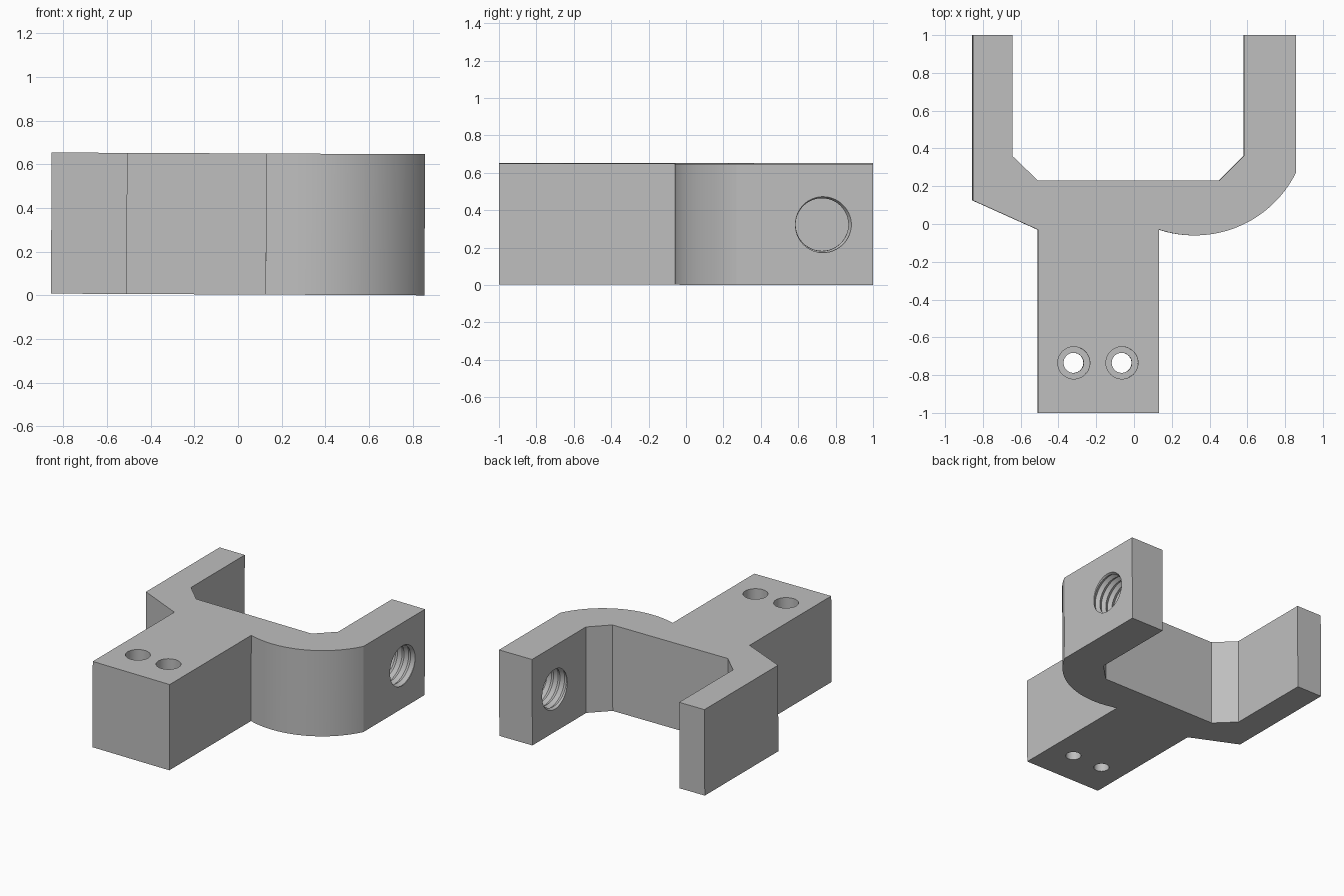
import bpy, bmesh, math
from mathutils import Matrix

if "Cube" in bpy.data.objects:
    bpy.data.objects.remove(bpy.data.objects["Cube"])

H = 0.646          # body height
TAU = math.tau

grey = bpy.data.materials.new("plain grey")
grey.diffuse_color = (0.52, 0.52, 0.52, 1)
grey.use_nodes = True
grey.node_tree.nodes["Principled BSDF"].inputs["Base Color"].default_value = grey.diffuse_color


def make_object(name, bm):
    bmesh.ops.recalc_face_normals(bm, faces=bm.faces)
    mesh = bpy.data.meshes.new(name)
    bm.to_mesh(mesh)
    bm.free()
    mesh.materials.append(grey)
    ob = bpy.data.objects.new(name, mesh)
    bpy.context.collection.objects.link(ob)
    return ob


def cylinder_cutter(name, x, y, radius, z0, z1):
    bm = bmesh.new()
    bmesh.ops.create_cone(bm, cap_ends=True, segments=48, radius1=radius, radius2=radius,
                          depth=z1 - z0, matrix=Matrix.Translation((x, y, (z0 + z1) / 2)))
    return make_object(name, bm)


def thread_cutter(name, x_face, y, z, r_root, r_crest, pitch, n=48):
    # Helical V thread along x: sheared rings that join up after one turn
    bm = bmesh.new()
    last = 24
    rows = []
    for j in range(last + 1):
        r = r_root if j % 2 == 0 else r_crest
        rows.append([bm.verts.new((x_face + pitch * (j / 2 - 8 + i / n),
                                   y + r * math.cos(TAU * i / n),
                                   z + r * math.sin(TAU * i / n))) for i in range(n)])
    for j in range(last):
        for i in range(n - 1):
            bm.faces.new((rows[j][i], rows[j][i + 1], rows[j + 1][i + 1], rows[j + 1][i]))
        if j + 3 <= last:
            bm.faces.new((rows[j][-1], rows[j + 2][0], rows[j + 3][0], rows[j + 1][-1]))
    # Cone caps close both ends outside the arm
    rim = [e for e in bm.edges if e.is_boundary]
    caps = [bm.verts.new((x_face + s, y, z)) for s in (-8.5 * pitch, 5.5 * pitch)]
    for e in rim:
        side = caps[0] if e.verts[0].co.x < x_face - 2 * pitch else caps[1]
        bm.faces.new((e.verts[0], e.verts[1], side))
    return make_object(name, bm)


# Fork body: flat outline with a rounded right shoulder, extruded upward
cx, cy, r = 0.32, 0.5386, 0.599
a0 = math.atan2(0.27 - cy, 0.855 - cx)
a1 = math.atan2(-0.03 - cy, 0.13 - cx)
arc = [(cx + r * math.cos(a0 + (a1 - a0) * k / 32),
        cy + r * math.sin(a0 + (a1 - a0) * k / 32)) for k in range(33)]
outline = [(-0.855, 1), (-0.645, 1), (-0.645, 0.36), (-0.51, 0.23), (0.45, 0.23),
           (0.58, 0.36), (0.58, 1), (0.855, 1)] + arc + \
          [(0.13, -1), (-0.51, -1), (-0.51, -0.03), (-0.855, 0.125)]
bm = bmesh.new()
base = bm.faces.new([bm.verts.new((x, y, 0)) for x, y in outline])
top = bmesh.ops.extrude_face_region(bm, geom=[base])["geom"]
bmesh.ops.translate(bm, vec=(0, 0, H), verts=[v for v in top if isinstance(v, bmesh.types.BMVert)])
body = make_object("fork_bracket", bm)

# Two counterbored screw holes and the threaded side hole
cutters = []
for k, x in enumerate((-0.32, -0.065)):
    cutters.append(cylinder_cutter(f"screw_hole_{k}", x, -0.735, 0.053, -0.1, H + 0.1))
    cutters.append(cylinder_cutter(f"counterbore_{k}", x, -0.735, 0.085, H - 0.3, H + 0.2))
cutters.append(thread_cutter("threaded_hole", 0.855, 0.727, 0.323, 0.158, 0.141, 0.054))

bpy.context.view_layer.objects.active = body
body.select_set(True)
for c in cutters:
    mod = body.modifiers.new(c.name, "BOOLEAN")
    mod.operation = "DIFFERENCE"
    mod.solver = "EXACT"
    mod.object = c
    bpy.ops.object.modifier_apply(modifier=mod.name)
for c in cutters:
    bpy.data.objects.remove(c, do_unlink=True)

# Smooth the curved walls, keep machined edges sharp
bpy.ops.object.select_all(action="DESELECT")
body.select_set(True)
bpy.ops.object.shade_smooth_by_angle(angle=math.radians(25))

# The bracket leans very slightly to the right
body.rotation_euler.y = 0.0045
body.location = (-0.0015, 0, 0.0039)
